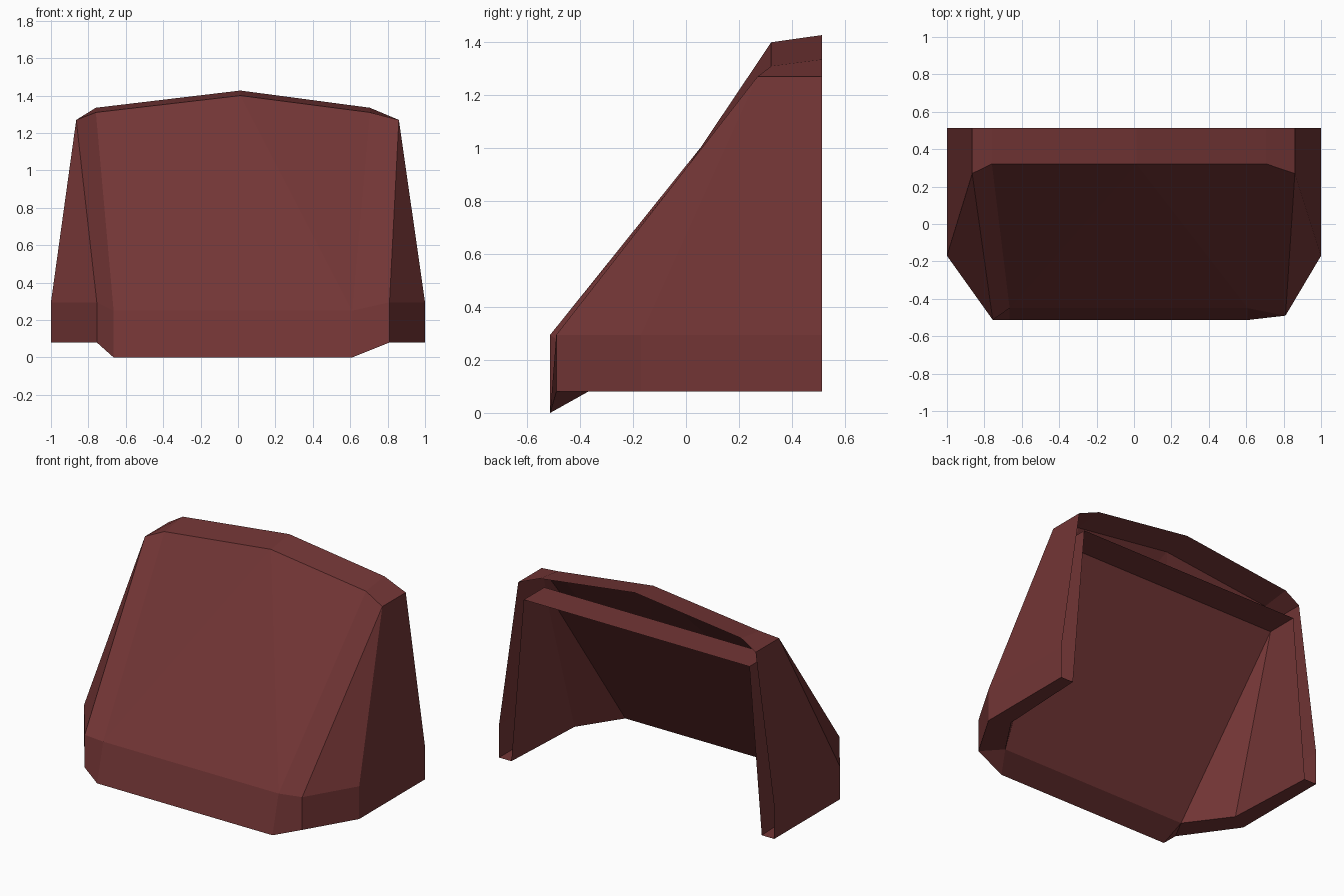
import bpy, bmesh

if "Cube" in bpy.data.objects:
    bpy.data.objects.remove(bpy.data.objects["Cube"])

mat = bpy.data.materials.new("dark red")
mat.diffuse_color = (0.170, 0.036, 0.036, 1)
mat.use_nodes = True
mat.node_tree.nodes["Principled BSDF"].inputs["Base Color"].default_value = mat.diffuse_color

# outer footprint, running from the back left corner round the front to the back right
foot = [(-1, .513, .08), (-1, -.17, .08), (-.755, -.513, .08), (-.665, -.513, 0),
        (.61, -.513, 0), (.81, -.49, .08), (1, -.17, .08), (1, .513, .08)]
# same outline at the top of the low skirt, leaning back in the middle of the front
skirt = [(x, -.45, .25) if z == 0 else (x, y, .295) for x, y, z in foot]
# front edge and back edge of the roof
roof_front = [(-.865, .27, 1.27), (-.76, .322, 1.31), (.013, .322, 1.40), (.705, .322, 1.31), (.86, .27, 1.27)]
roof_back = [(-.865, .513, 1.27), (-.76, .513, 1.335), (.013, .513, 1.427), (.705, .513, 1.335), (.86, .513, 1.27)]
# inner liner: bottom edge and ceiling corners
inner = [(-.91, .513, .08), (-.88, -.10, .08), (-.68, -.37, .08),
         (.70, -.37, .08), (.88, -.10, .08), (.91, .513, .08)]
ceiling = [(-.82, .513, 1.165), (-.82, .30, 1.165), (.82, .30, 1.165), (.82, .513, 1.165)]

bm = bmesh.new()
cache = {}


def vert(p):
    if p not in cache:
        cache[p] = bm.verts.new(p)
    return cache[p]


def face(*pts):
    bm.faces.new([vert(p) for p in pts])


def strip(a, b):
    for i in range(len(a) - 1):
        face(a[i], a[i + 1], b[i + 1], b[i])


# skirt and roof
strip(foot, skirt)
strip(roof_front, roof_back)

# outer sides, corner facets and sloping front
s, f, b = skirt, roof_front, roof_back
face(s[0], s[1], f[0], b[0])
face(s[1], s[2], f[0])
face(s[2], s[3], f[1], f[0])
face(s[3], f[2], f[1])
face(s[3], s[4], f[2])
face(s[4], f[3], f[2])
face(s[4], s[5], f[4], f[3])
face(s[5], s[6], f[4])
face(s[6], s[7], b[4], f[4])

# inner liner with flat ceiling
n, c = inner, ceiling
face(n[0], n[1], c[1], c[0])
face(n[1], n[2], c[1])
face(n[2], n[3], c[2], c[1])
face(n[3], n[4], c[2])
face(n[4], n[5], c[3], c[2])
face(*c)

# bottom rim (the gap between shell and liner stays open at the back)
strip(foot[:3], n[:3])
face(foot[2], foot[3], n[2])
face(foot[3], foot[4], n[3], n[2])
face(foot[4], foot[5], n[3])
strip(foot[5:], n[3:])

bmesh.ops.recalc_face_normals(bm, faces=bm.faces)
# make sure the outside points outwards
bm.normal_update()
front = [q for q in bm.faces if all(v.co.y < -.4 for v in q.verts)][0]
if front.normal.y > 0:
    bmesh.ops.reverse_faces(bm, faces=bm.faces)

mesh = bpy.data.meshes.new("shield_shell")
bm.to_mesh(mesh)
bm.free()
mesh.materials.append(mat)
obj = bpy.data.objects.new("shield_shell", mesh)
bpy.context.collection.objects.link(obj)
